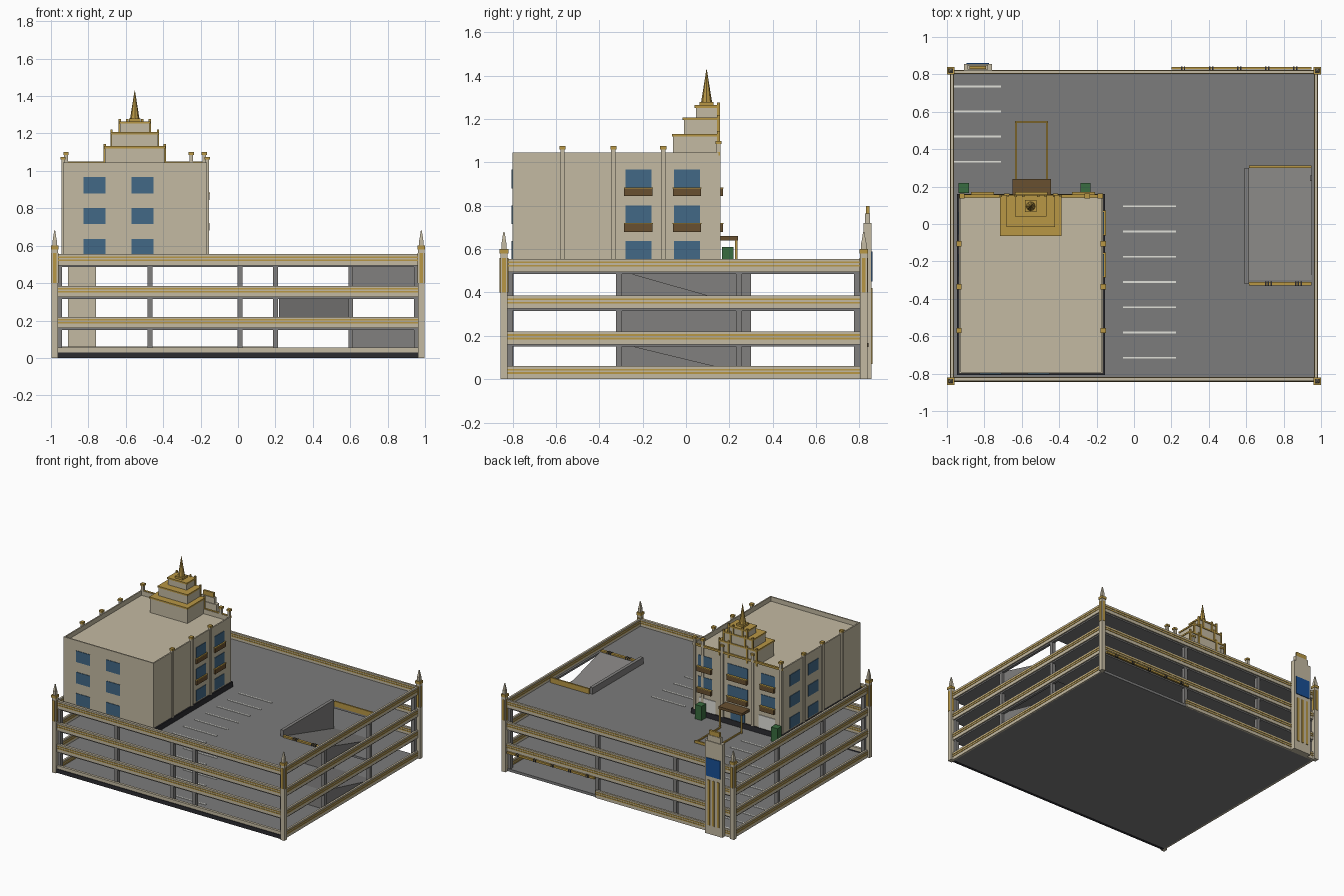
import bpy
import bmesh
from mathutils import Matrix, Vector

default_cube = bpy.data.objects.get("Cube")
if default_cube:
    bpy.data.objects.remove(default_cube, do_unlink=True)


def material(name, red, green, blue):
    mat = bpy.data.materials.new(name)
    mat.use_nodes = True
    mat.diffuse_color = (red, green, blue, 1)
    shader = next(n for n in mat.node_tree.nodes if n.type == "BSDF_PRINCIPLED")
    shader.inputs["Base Color"].default_value = (red, green, blue, 1)
    return mat


stone = material("warm stone", .55, .49, .36)
asphalt = material("asphalt grey", .2, .2, .2)
concrete = material("concrete grey", .22, .215, .21)
gold = material("gold trim", .48, .31, .06)
glass = material("window blue", .055, .14, .24)
bronze = material("bronze brown", .14, .08, .03)
leaf = material("planter green", .04, .15, .05)
dark = material("dark plinth", .025, .025, .03)
sign_blue = material("sign blue", .01, .08, .3)
white = material("line white", .75, .75, .7)


def finish(name, mat, bm):
    bmesh.ops.recalc_face_normals(bm, faces=bm.faces)
    mesh = bpy.data.meshes.new(name)
    bm.to_mesh(mesh)
    bm.free()
    mesh.materials.append(mat)
    obj = bpy.data.objects.new(name, mesh)
    bpy.context.scene.collection.objects.link(obj)
    return obj


def boxes(name, mat, items):
    """Each item is (x0, x1, y0, y1, z0, z1)."""
    bm = bmesh.new()
    for x0, x1, y0, y1, z0, z1 in items:
        size = Matrix.Diagonal((x1 - x0, y1 - y0, z1 - z0, 1))
        mid = Vector((x0 + x1, y0 + y1, z0 + z1)) / 2
        bmesh.ops.create_cube(bm, size=1, matrix=Matrix.Translation(mid) @ size)
    return finish(name, mat, bm)


def post(x, y, r, z0, z1):
    return (x - r, x + r, y - r, y + r, z0, z1)


def ring(x0, x1, y0, y1, z0, z1, t):
    """Four walls of thickness t just inside a rectangle."""
    return [(x0, x1, y0, y0 + t, z0, z1), (x0, x1, y1 - t, y1, z0, z1),
            (x0, x0 + t, y0 + t, y1 - t, z0, z1), (x1 - t, x1, y0 + t, y1 - t, z0, z1)]


def cones(name, mat, items, sides=4):
    """Each item is (x, y, lower radius, upper radius, z0, z1)."""
    bm = bmesh.new()
    for x, y, r0, r1, z0, z1 in items:
        place = Matrix.Translation((x, y, (z0 + z1) / 2)) @ Matrix.Rotation(.7854, 4, "Z")
        bmesh.ops.create_cone(bm, cap_ends=True, segments=sides, radius1=r0,
                              radius2=r1, depth=z1 - z0, matrix=place)
    return finish(name, mat, bm)


def wedge(name, mat, x0, x1, profile):
    """Extrude a (y, z) profile along x."""
    bm = bmesh.new()
    face = bm.faces.new([bm.verts.new((x0, y, z)) for y, z in profile])
    new = bmesh.ops.extrude_face_region(bm, geom=[face])["geom"]
    moved = [v for v in new if isinstance(v, bmesh.types.BMVert)]
    bmesh.ops.translate(bm, verts=moved, vec=(x1 - x0, 0, 0))
    return finish(name, mat, bm)


# Floor slabs, each upper one with an opening for its ramp
W, FRONT, BACK = .97, -.83, .81
RY = .3
levels = [.165, .33, .5]
openings = [(.61, .95), (.22, .59), (.61, .95)]
boxes("ground_slab", asphalt, [(-W, W, FRONT, BACK, 0, .02)])
for i, (z, (a, b)) in enumerate(zip(levels, openings)):
    boxes(f"floor_slab_{i + 1}", asphalt, [
        (-W, a, FRONT, BACK, z - .015, z), (b, W, FRONT, BACK, z - .015, z),
        (a, b, FRONT, -RY, z - .015, z), (a, b, RY, BACK, z - .015, z)])

# Ramps alternating in direction, with the wall between them
for i, (a, b) in enumerate(openings):
    low, high = ([.02] + levels)[i], levels[i]
    s = -1 if i != 1 else 1
    wedge(f"ramp_{i + 1}", concrete, a, b, [(-s * RY, low), (s * RY, low), (s * RY, high)])
boxes("ramp_wall", concrete, [(.59, .615, -.32, .3, .02, .55)])
boxes("ramp_edge_bars", gold, [(.615, .95, .3, .312, .5, .54), (.615, .95, -.33, -.31, .5, .512)])
boxes("ramp_bar_marks", dark, [(x, x + .008, -.332, -.308, .5, .514)
                               for x in (.7, .715, .73, .86, .875, .89)])

# Perimeter bands with gold stripes
bands, stripes = [], []
for i, z in enumerate([0, .16, .325, .495]):
    top = z + .06
    sides = [(-.98, -.965, FRONT, BACK), (.965, .98, FRONT, BACK),
             (-W, W if i else .2, BACK - .005, BACK + .01)]
    if i:
        sides.append((-W, W, -.84, -.82))
    for x0, x1, y0, y1 in sides:
        bands.append((x0, x1, y0, y1, z, top))
        for h in (.024, .04):
            stripes.append((x0 - .003, x1 + .003, y0 - .003, y1 + .003, z + h, z + h + .008))
bands.append((-W, W, -.84, -.82, .03, .055))
boxes("parapet_bands", stone, bands)
boxes("band_stripes", gold, stripes)
boxes("front_plinth", dark, [(-W, W, -.845, -.82, 0, .03)])

# Structural columns
columns = [post(x, FRONT + .02, .014, 0, .49) for x in (-.47, .01, .2)]
columns += [post(x, BACK - .015, .014, 0, .49) for x in (-.47, .2)]
for x in (-.955, .955):
    columns += [post(x, y, .014, 0, .49) for y in (-.815, -.31, .245, .79)]
boxes("columns", concrete, columns)

# Corner pillars with stepped finials
corners = [(x, y) for x in (-.98, .98) for y in (-.84, .82)]
boxes("corner_pillars", stone, [post(x, y, .017, 0, .58) for x, y in corners]
      + [post(x, y, .012, .6, .63) for x, y in corners])
boxes("pillar_caps", gold, [post(x, y, .02, .58, .6) for x, y in corners]
      + [post(x, y, .009, .4, .56)[:2] + (y - .02, y + .02, .4, .56) for x, y in corners]
      + [(x - .02, x + .02, y - .009, y + .009, .4, .56) for x, y in corners])
cones("pillar_tips", stone, [(x, y, .015, .004, .63, .68) for x, y in corners])

# Parking bay lines on every floor
lines = []
for z in [.02] + levels:
    lines += [(-.06, .225, y, y + .01, z, z + .003)
              for y in [.09 - .135 * n for n in range(7)]]
    lines += [(-.97, -.71, y, y + .01, z, z + .003)
              for y in [.73 - .134 * n for n in range(4)]]
boxes("parking_lines", white, lines)

# Clearance bar over the rear entrance
boxes("clearance_bar", gold, [(.2, .95, .826, .84, .15, .165)])
boxes("clearance_marks", dark, [(x + d, x + d + .008, .824, .842, .149, .166)
                                for x in (.25, .4, .55, .7, .85) for d in (0, .016)])

# Rear sign tower
TX = -.835
boxes("sign_tower", stone, [(TX - .075, TX + .075, .82, .855, 0, .72),
                            (TX - .055, TX + .055, .825, .85, .72, .765)])
boxes("sign_tower_crown", gold, [(TX - .045, TX + .045, .83, .846, .765, .8)])
boxes("sign_panel", sign_blue, [(TX - .06, TX + .06, .85, .861, .45, .59)])
boxes("sign_fins", gold, [(TX + d - .009, TX + d + .009, .85, .86, .07, .42)
                          for d in (-.04, 0, .04)])

# Rooftop building with sunken roof
L, R, F, B, TOP = -.935, -.165, -.8, .15, 1.045
boxes("building_body", stone, [(L, R, F, B, .5, 1.01)])
boxes("building_parapet", stone, ring(L, R, F, B, 1.01, TOP, .01))
boxes("building_plinth", dark, [(L - .01, R + .01, F - .008, B + .01, .5, .54)])
boxes("rear_cornice", gold, [(L, R, B - .008, B + .008, TOP - .012, TOP + .004)])

# Pilasters and their caps
side_spots = [(x, y) for x in (L, R) for y in (-.57, -.335, -.105)]
rear_spots = [(x, B) for x in (-.92, -.68, -.42, -.25, -.18)]
boxes("pilasters", stone, [post(x, y, .01, .54, 1.06) for x, y in side_spots]
      + [post(x, y, .01, .54, 1.085) for x, y in rear_spots])
boxes("pilaster_caps", gold, [post(x, y, .014, 1.06, 1.075) for x, y in side_spots]
      + [post(x, y, .014, 1.085, 1.1) for x, y in rear_spots])

# Windows and balconies
panes, balconies = [], []
for floor, z in enumerate((.55, .715, .88)):
    for x in (-.767, -.51):
        panes.append((x - .059, x + .059, F - .004, F + .004, z, z + .087))
    for y in (-.22, .005):
        for x in (L, R):
            panes.append((x - .004, x + .004, y - .06, y + .06, z, z + .087))
        if floor:
            balconies.append((R, R + .012, y - .065, y + .065, z - .035, z))
    for x, half in ((-.27, .06), (-.55, .085), (-.81, .06)):
        if floor:
            panes.append((x - half, x + half, B - .004, B + .004, z, z + .087))
            balconies.append((x - half, x + half, B, B + .02, z - .035, z))
boxes("windows", glass, panes)
boxes("balconies", bronze, balconies)
boxes("balcony_rails", gold, [(a - .002, b + .002, c - .002, d + .002, f, f + .005)
                              for a, b, c, d, e, f in balconies])

# Rear shop fronts, canopy, entrance path and planters
boxes("shop_fronts", white, [(x - .07, x + .07, B, B + .005, .54, .64) for x in (-.29, -.8)])
boxes("entrance_door", glass, [(-.61, -.49, B, B + .006, .54, .64)])
boxes("canopy", bronze, [(-.65, -.445, B, .24, .64, .66)])
boxes("canopy_posts", gold, [post(x, .232, .005, .5, .64) for x in (-.64, -.455)])
boxes("entrance_path_edges", gold, [(-.635, -.625, .24, .55, .5, .51), (-.47, -.46, .24, .55, .5, .51),
                                    (-.635, -.46, .54, .55, .5, .52)])
boxes("planters", leaf, [post(x, .193, .027, .5, .61) for x in (-.91, -.26)])

# Stepped crown and spire
CX = -.552
tiers = [(.16, -.06, 1.01, 1.13), (.124, -.01, 1.13, 1.205), (.08, .045, 1.205, 1.262)]
boxes("crown_tiers", stone, [(CX - w, CX + w, y, B, a, b) for w, y, a, b in tiers])
boxes("crown_trim", gold, [(CX - w - .005, CX + w + .005, y - .005, B + .005, b - .01, b + .002)
                           for w, y, a, b in tiers])
boxes("crown_fins", gold, [post(CX + s * w, B, .006, a, b + .015)
                           for w, y, a, b in tiers for s in (-1, -.5, .5, 1)])
boxes("spire_base", gold, [post(CX, .095, .032, 1.262, 1.28)])
cones("spire", gold, [(CX, .095, .025, .001, 1.28, 1.43)], 8)
